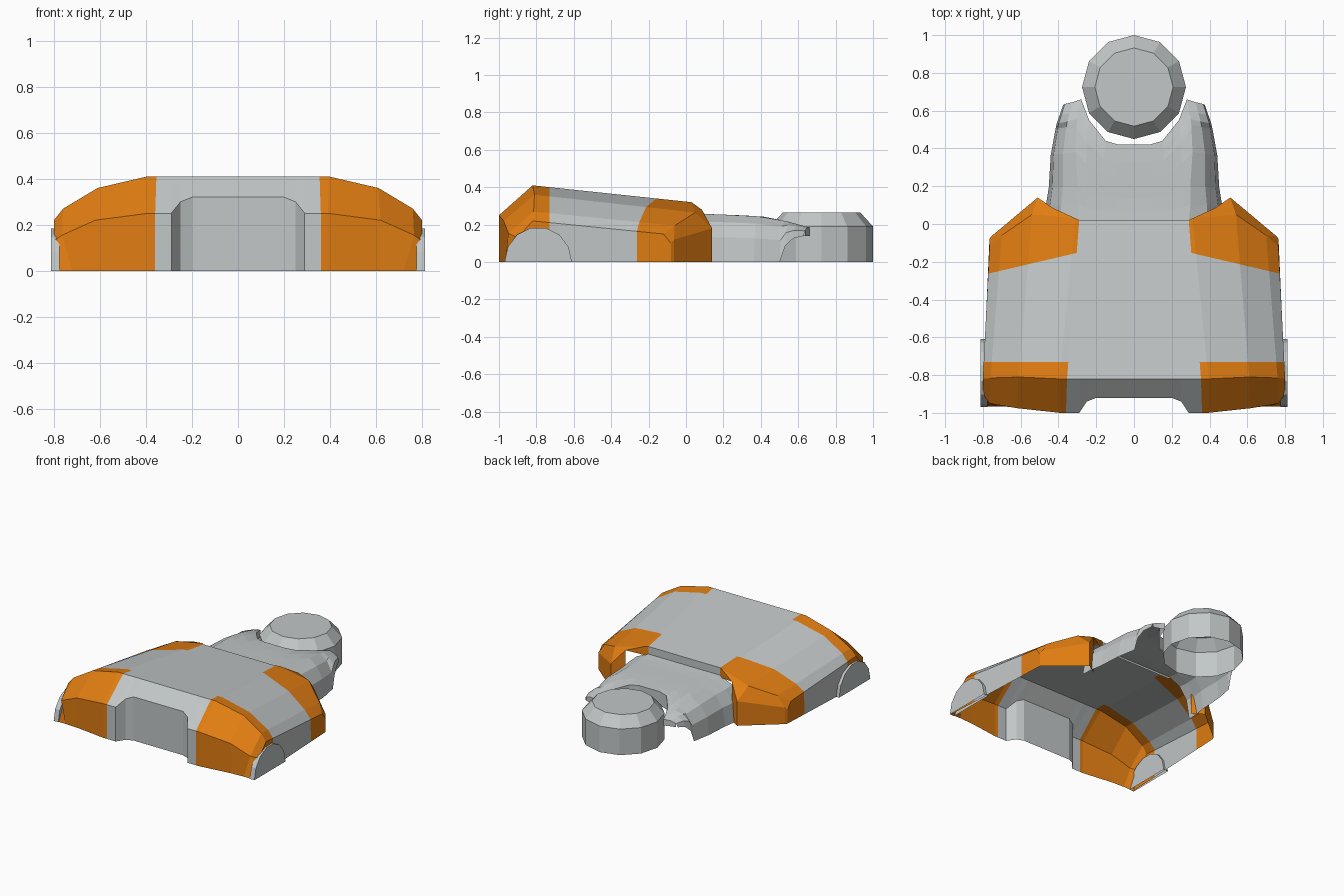
import bpy, bmesh, math
from mathutils import Vector

if "Cube" in bpy.data.objects:
    bpy.data.objects.remove(bpy.data.objects["Cube"])


def material(name, rgb):
    m = bpy.data.materials.new(name)
    m.diffuse_color = (*rgb, 1)
    m.use_nodes = True
    m.node_tree.nodes["Principled BSDF"].inputs["Base Color"].default_value = m.diffuse_color
    return m


GREY = material("light grey", (0.54, 0.57, 0.57))
ORANGE = material("orange", (0.75, 0.205, 0.006))


def finish(bm, name, mirror=True):
    """Orient an open-bottomed shell outward and make it an object."""
    bmesh.ops.recalc_face_normals(bm, faces=bm.faces)
    if sum(f.normal.z * f.calc_area() for f in bm.faces) < 0:
        bmesh.ops.reverse_faces(bm, faces=bm.faces)
    me = bpy.data.meshes.new(name)
    bm.to_mesh(me)
    bm.free()
    me.materials.append(GREY)
    me.materials.append(ORANGE)
    ob = bpy.data.objects.new(name, me)
    bpy.context.collection.objects.link(ob)
    if mirror:
        mod = ob.modifiers.new("mirror", 'MIRROR')
        mod.use_clip = True
    return ob


def grid(bm, columns):
    """Skin neighbouring columns of points; returns the vertex columns."""
    vs = [[bm.verts.new(p) for p in col] for col in columns]
    for a, b in zip(vs, vs[1:]):
        for j in range(min(len(a), len(b)) - 1):
            bm.faces.new((a[j], b[j], b[j + 1], a[j + 1]))
    return vs


def lerp_table(table, y):
    """Piecewise linear lookup in (y, value) pairs."""
    for (y0, v0), (y1, v1) in zip(table, table[1:]):
        if y <= y1:
            return v0 + (v1 - v0) * (y - y0) / (y1 - y0)
    return table[-1][1]


# Main cover: front lip, front ridge, rear ridge and rear lip, right half
columns = []
for x, y, z, xr in [(0, -.92, .32, 0), (.20, -.92, .32, .16), (.25, -.94, .30, .20),
                    (.29, -1, .25, .24), (.36, -1, .25, .29)]:
    columns.append([(x, y, 0), (x, y, z), (x * .985, -.82, .41),
                    (xr, .02, .32), (xr, .02, .25)])
front_bottom = [(.39, -1), (.62, -.97), (.72, -.965), (.805, -.965)]
front_lip = [(.39, -1, .25), (.62, -.975, .22), (.765, -.95, .155), (.80, -.90, .13)]
front_ridge = [(.395, -.82, .41), (.61, -.81, .36), (.76, -.815, .27), (.80, -.82, .22)]
rear_ridge = [(.31, .03, .32), (.54, .05, .265), (.70, -.06, .195), (.765, -.12, .15)]
rear_lip = [(.43, .085, .28), (.51, .14, .18), (.755, -.065, .12), (.765, -.08, .10)]
for b, fl, fr, rr, rl in zip(front_bottom, front_lip, front_ridge, rear_ridge, rear_lip):
    columns.append([(*b, 0), fl, fr, rr, rl, (rl[0], rl[1], 0)])
bm = bmesh.new()
vs = grid(bm, columns)
bm.faces.new(vs[-1])  # side wall

# Colour cuts for the orange corners
rear_point, rear_normal = Vector((.29, -.15, 0)), Vector((.11, .47, 0)).normalized()
for co, no in [(Vector((0, -.73, 0)), Vector((0, 1, 0))), (rear_point, rear_normal)]:
    bmesh.ops.bisect_plane(bm, geom=bm.verts[:] + bm.edges[:] + bm.faces[:],
                           plane_co=co, plane_no=no, dist=1e-5)
for f in bm.faces:
    c = f.calc_center_median()
    outer = c.x > .29 + .0686 * (.02 - c.y)
    if outer and (c.y < -.731 or (c - rear_point).dot(rear_normal) > 0):
        f.material_index = 1
finish(bm, "foot_cover")

# Heel tongue with a round notch for the heel cap
width = [(.02, .47), (.1, .467), (.2, .45), (.38, .44), (.53, .41), (.63, .375), (.67, .36)]
top = [(.02, .265), (.1, .257), (.3, .25), (.42, .242), (.55, .215), (.66, .185)]
bottom = [(.02, 0), (.51, 0), (.52, .07), (.55, .115), (.60, .14), (.66, .14)]
columns = []
# start fraction, end fraction of the width, end y, height fraction
for f0, f1, end, k in [(0, 0, .42, 1), (.2, .19, .42, 1), (.4, .35, .44, 1),
                       (.55, .59, .55, 1), (.62, .77, .66, 1), (.82, .88, .645, .84),
                       (.95, .98, .635, .52), (1, 1, .63, 0)]:
    col = []
    for s in (.02, .1, .2, .38, .511, .525, .555, .60, .66):
        t = (s - .02) / .64
        y = .02 + t * (end - .02)
        x = lerp_table(width, y) * (f0 + (f1 - f0) * t)
        zb = lerp_table(bottom, y)
        col.append((x, y, zb + k * (lerp_table(top, y) - zb)))
    if k > 0:
        col.append((col[-1][0], col[-1][1], .14))
    columns.append(col)
bm = bmesh.new()
grid(bm, columns)
finish(bm, "heel_tongue")

# Twelve-sided heel cap, open below
bm = bmesh.new()
rings = []
for a in range(13):
    ang = a * math.tau / 12
    rings.append([(r * math.sin(ang), .725 + r * math.cos(ang), z)
                  for r, z in ((.275, 0), (.275, .19), (.207, .265))])
vs = grid(bm, rings)
bm.faces.new([c[2] for c in vs[:-1]])
bmesh.ops.remove_doubles(bm, verts=bm.verts, dist=1e-4)
finish(bm, "heel_cap", mirror=False)

# Half-round plates on the sides near the front
bm = bmesh.new()
arch = []
for a in range(8):
    ang = math.pi * a / 7
    y, z = -.79 - .18 * math.cos(ang), .188 * math.sin(ang)
    arch.append([(.775, y, z), (.812, y, z)])
vs = grid(bm, arch)
for side in (0, 1):
    bm.faces.new([c[side] for c in vs])
finish(bm, "side_disc")
